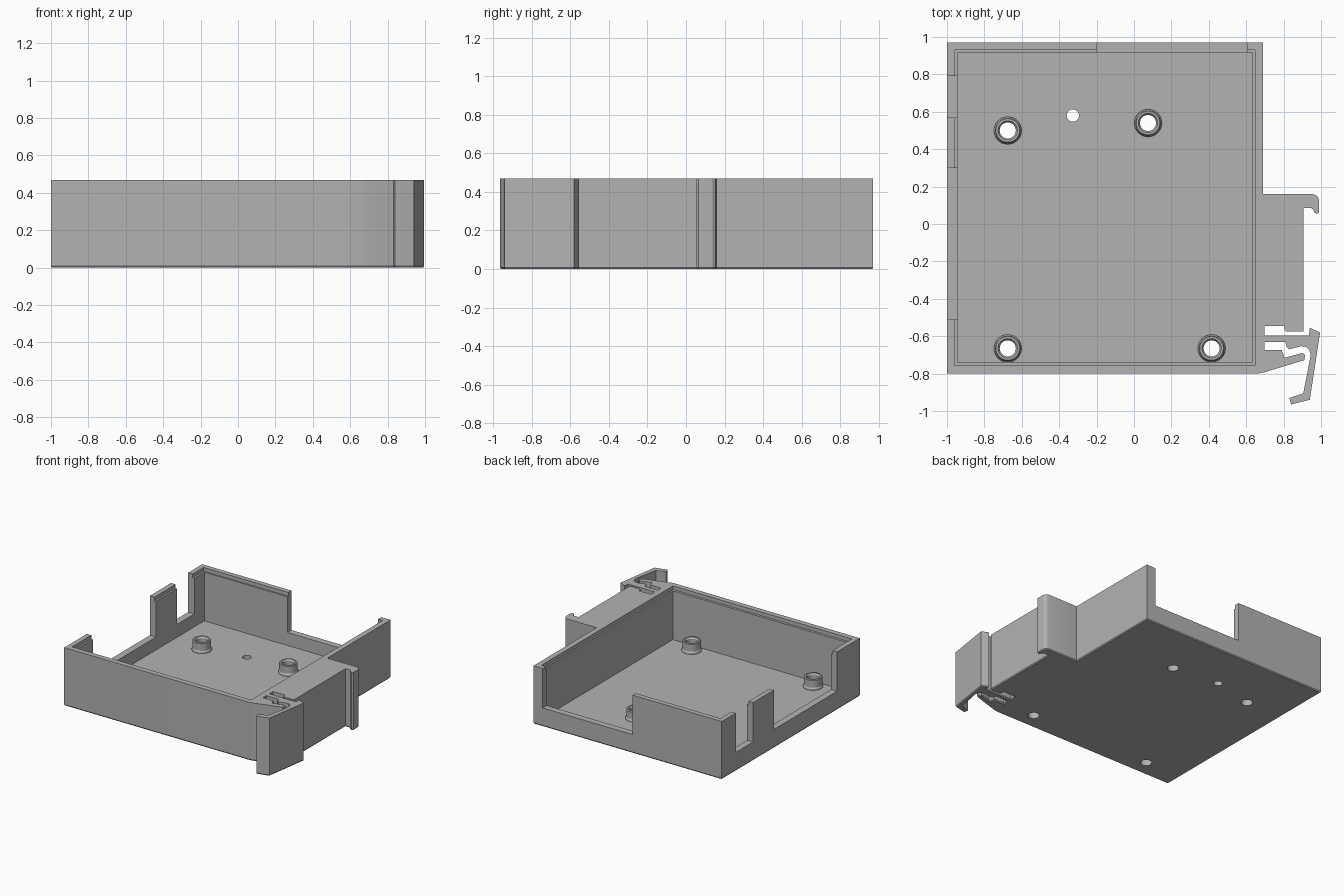
import bpy
import bmesh
import math

old = bpy.data.objects.get("Cube")
if old:
    bpy.data.objects.remove(old, do_unlink=True)

H = 0.47        # overall height
FLOOR = 0.045   # floor thickness
SILL = 0.15     # bottom of the wall openings
HOLE = 0.043    # screw hole radius

grey = bpy.data.materials.new("mid_grey")
grey.use_nodes = True
grey.diffuse_color = (0.45, 0.45, 0.45, 1)
grey.node_tree.nodes["Principled BSDF"].inputs["Base Color"].default_value = (0.45, 0.45, 0.45, 1)


def add_object(name, bm):
    bmesh.ops.recalc_face_normals(bm, faces=bm.faces)
    mesh = bpy.data.meshes.new(name)
    bm.to_mesh(mesh)
    bm.free()
    mesh.materials.append(grey)
    ob = bpy.data.objects.new(name, mesh)
    bpy.context.collection.objects.link(ob)
    return ob


def activate(ob):
    bpy.ops.object.select_all(action='DESELECT')
    ob.select_set(True)
    bpy.context.view_layer.objects.active = ob


def prism(name, outline, z0, z1, chamfer=0.0):
    """Extrude an xy outline, with an optional bevel round its foot."""
    bm = bmesh.new()
    foot = bm.faces.new([bm.verts.new((x, y, z0 + chamfer)) for x, y in outline])
    top = bmesh.ops.extrude_face_region(bm, geom=[foot], use_keep_orig=True)
    for v in top["geom"]:
        if isinstance(v, bmesh.types.BMVert):
            v.co.z = z1
    bmesh.ops.recalc_face_normals(bm, faces=bm.faces)
    if chamfer:
        bmesh.ops.inset_region(bm, faces=[foot], thickness=chamfer * 0.7, use_even_offset=True)
        for v in foot.verts:
            v.co.z = z0
    return add_object(name, bm)


def rect(x0, x1, y0, y1):
    return [(x0, y0), (x1, y0), (x1, y1), (x0, y1)]


def circle(cx, cy, r, n=32):
    return [(cx + r * math.cos(2 * math.pi * i / n),
             cy + r * math.sin(2 * math.pi * i / n)) for i in range(n)]


def cut(body, outline, z0, z1=0.6):
    cutter = prism("cutter", outline, z0, z1)
    cutter.hide_render = True
    mod = body.modifiers.new("cut", 'BOOLEAN')
    mod.operation = 'DIFFERENCE'
    mod.solver = 'EXACT'
    mod.object = cutter
    activate(body)
    bpy.ops.object.modifier_apply(modifier=mod.name)
    bpy.data.objects.remove(cutter, do_unlink=True)


# Outline of the tray with the rail hook, spring arm and release lever
tray_corner = [(-1, -0.8), (-1, 0.97), (0.69, 0.97), (0.69, 0.16)]
hook = [(0.955, 0.16), (0.975, 0.153), (0.987, 0.137), (0.99, 0.115),
        (0.99, 0.065), (0.98, 0.055), (0.965, 0.06), (0.957, 0.078),
        (0.945, 0.086), (0.905, 0.086)]
upper_slot = [(0.905, -0.575), (0.815, -0.575), (0.805, -0.565),
              (0.805, -0.545), (0.697, -0.545), (0.697, -0.595)]
lever = [(0.935, -0.595), (0.94, -0.555), (0.995, -0.58), (0.94, -0.94),
         (0.84, -0.965), (0.83, -0.93), (0.905, -0.905), (0.945, -0.7),
         (0.937, -0.673), (0.92, -0.657), (0.895, -0.653), (0.83, -0.67),
         (0.815, -0.655), (0.81, -0.632)]
wedge = [(0.697, -0.632), (0.697, -0.675), (0.79, -0.675), (0.805, -0.715),
         (0.9, -0.69), (0.915, -0.7), (0.91, -0.728), (0.69, -0.795), (0.66, -0.8)]
tray = prism("tray_with_rail_clip", tray_corner + hook + upper_slot + lever + wedge,
             0, H, chamfer=0.008)

# Cavity and the stepped lip for a lid
cut(tray, rect(-0.945, 0.634, -0.738, 0.918), FLOOR)
cut(tray, rect(-0.96, 0.647, -0.757, 0.93), H - 0.03)

# Openings in the back and left walls
cut(tray, rect(-0.2, 0.607, 0.9, 1.1), SILL)
for y0, y1 in ((0.57, 0.79), (-0.51, 0.3)):
    cut(tray, rect(-1.1, -0.93, y0, y1), SILL)

# Screw holes, and a plain floor hole
bosses = [(-0.675, 0.5), (0.075, 0.54), (-0.675, -0.665), (0.415, -0.665)]
for x, y in bosses:
    cut(tray, circle(x, y, HOLE), -0.1)
cut(tray, circle(-0.327, 0.58, 0.033), -0.1)

# Standoffs: a lathed ring with a flared foot and a chamfered mouth
ring = [(HOLE, 0.04), (0.074, 0.04), (0.074, 0.055), (0.068, 0.065),
        (0.068, 0.122), (0.063, 0.128), (0.052, 0.128), (HOLE, 0.115)]
parts = [tray]
for i, (cx, cy) in enumerate(bosses):
    bm = bmesh.new()
    loops = [[bm.verts.new((x, y, z)) for x, y in circle(cx, cy, r)] for r, z in ring]
    for a, b in zip(loops, loops[1:] + loops[:1]):
        for k in range(len(a)):
            n = (k + 1) % len(a)
            bm.faces.new((a[k], a[n], b[n], b[k]))
    parts.append(add_object("standoff_%d" % (i + 1), bm))

for ob in parts:
    activate(ob)
    bpy.ops.object.shade_smooth_by_angle(angle=math.radians(25))
